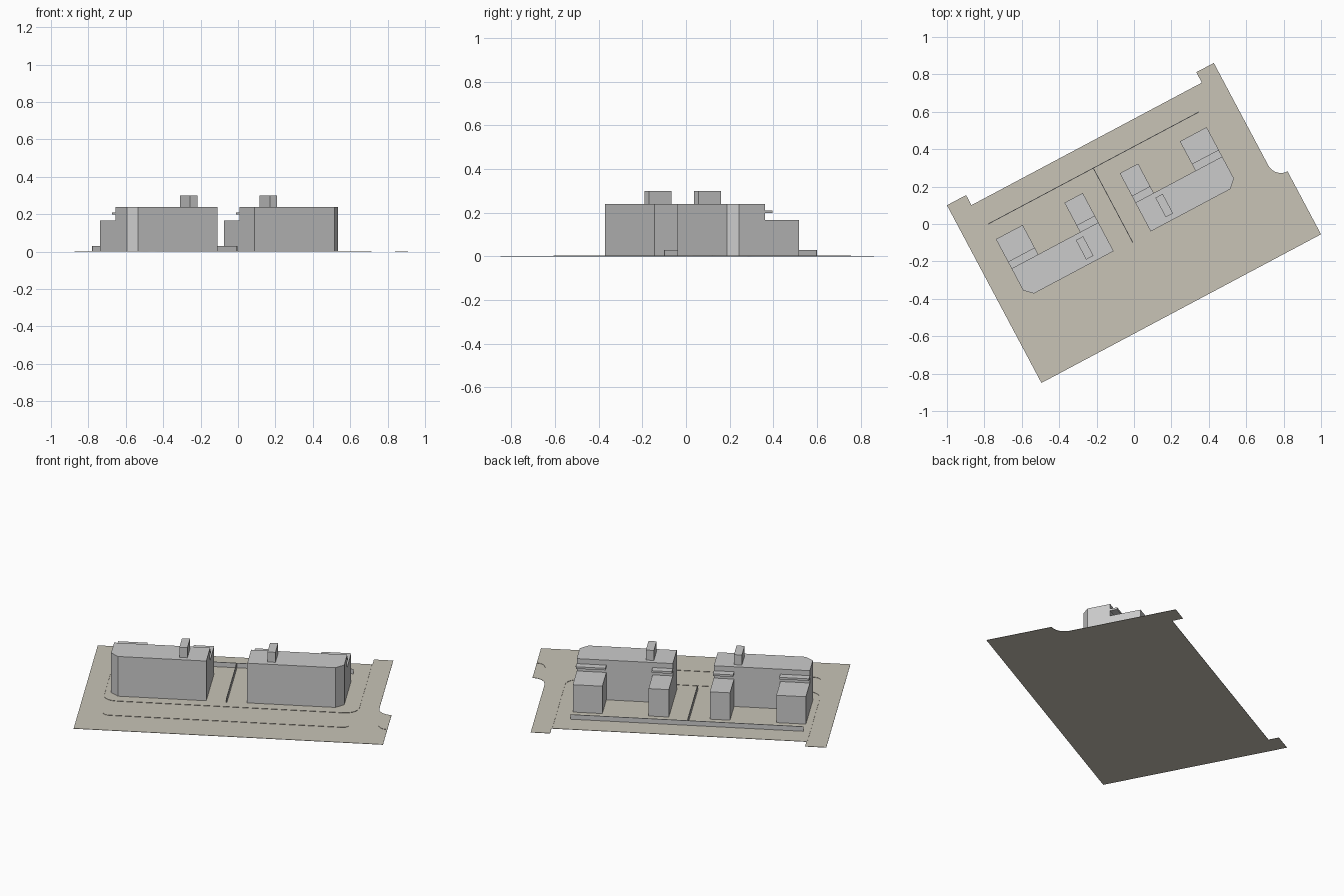
import bpy, bmesh
from math import radians, sin, cos
from mathutils import Matrix

if "Cube" in bpy.data.objects:
    bpy.data.objects.remove(bpy.data.objects["Cube"])

# The whole site is laid out in a local frame, then turned 28 degrees
ROT = Matrix.Rotation(radians(28), 4, 'Z')
MID = -0.052          # mirror line between the two houses

soil = bpy.data.materials.new("soil")
soil.diffuse_color = (0.58, 0.55, 0.47, 1)
soil.use_nodes = True
soil.node_tree.nodes["Principled BSDF"].inputs["Base Color"].default_value = soil.diffuse_color


def finish(bm, name, mat=None):
    bmesh.ops.recalc_face_normals(bm, faces=bm.faces)
    bm.transform(ROT)
    me = bpy.data.meshes.new(name)
    bm.to_mesh(me)
    bm.free()
    ob = bpy.data.objects.new(name, me)
    bpy.context.collection.objects.link(ob)
    if mat:
        me.materials.append(mat)
    return ob


def prism(name, pts, z0, z1, mat=None):
    bm = bmesh.new()
    face = bm.faces.new([bm.verts.new((u, v, z0)) for u, v in pts])
    ext = bmesh.ops.extrude_face_region(bm, geom=[face], use_keep_orig=True)
    for e in ext["geom"]:
        if isinstance(e, bmesh.types.BMVert):
            e.co.z = z1
    return finish(bm, name, mat)


def rect(u0, u1, v0, v1):
    return [(u0, v0), (u1, v0), (u1, v1), (u0, v1)]


def rail(name, pts, height, width, mat=None):
    """Thin upright strip following a path."""
    bm = bmesh.new()
    low = [bm.verts.new((u, v, 0.001)) for u, v in pts]
    top = [bm.verts.new((u, v, height)) for u, v in pts]
    for i in range(len(pts) - 1):
        bm.faces.new((low[i], low[i + 1], top[i + 1], top[i]))
    ob = finish(bm, name, mat)
    mod = ob.modifiers.new("thickness", 'SOLIDIFY')
    mod.thickness = width
    mod.offset = 0
    return ob


def arc(cu, cv, r, a0, a1, n=8):
    angles = [radians(a0 + (a1 - a0) * i / n) for i in range(n + 1)]
    return [(cu + r * cos(a), cv + r * sin(a)) for a in angles]


# Ground sheet with rear notch and rounded inner corner on the right
ground = [(-0.836, -0.518), (0.857, -0.518)]
ground += arc(0.857, -0.061, 0.076, 270, 180)
ground += [(0.781, 0.56), (0.675, 0.56), (0.675, 0.497), (-0.72, 0.497),
           (-0.72, 0.558), (-0.836, 0.558)]
prism("ground", ground, 0, 0.002, soil)

# Two mirrored houses
for side, flip in (("left", False), ("right", True)):
    def m(pts):
        return [(2 * MID - u, v) for u, v in pts] if flip else pts

    body = [(-0.69, -0.036), (-0.647, -0.077), (-0.164, -0.077),
            (-0.164, 0.097), (-0.69, 0.097)]
    prism(side + "_house_body", m(body), 0.001, 0.24)
    prism(side + "_chimney", m(rect(-0.315, -0.271, -0.048, 0.07)), 0.235, 0.30)
    # Rear extensions, each with a thin eave above
    for part, u0, u1 in (("wide", -0.69, -0.528), ("narrow", -0.275, -0.164)):
        prism(f"{side}_{part}_wing", m(rect(u0, u1, 0.094, 0.275)), 0.001, 0.166)
        prism(f"{side}_{part}_eave", m(rect(u0, u1, 0.094, 0.138)), 0.198, 0.21)

# Garden walls
rail("rear_wall", [(-0.689, 0.366), (0.588, 0.366)], 0.03, 0.004)
rail("dividing_wall", [(MID, 0.366), (MID, -0.086)], 0.03, 0.004)

# Kerbs along the road
near = [(-0.724, 0.497)] + arc(-0.65, -0.067, 0.074, 180, 270)
near += arc(0.598, -0.067, 0.074, 270, 360) + [(0.672, 0.497)]
rail("near_kerb", near, 0.004, 0.003, soil)
far = arc(-0.665, -0.29, 0.037, 180, 270, 5) + arc(0.61, -0.29, 0.037, 270, 330, 5)
rail("far_kerb", far, 0.004, 0.003, soil)
rail("corner_kerb", arc(0.855, -0.275, 0.05, 180, 270, 5), 0.004, 0.003, soil)
